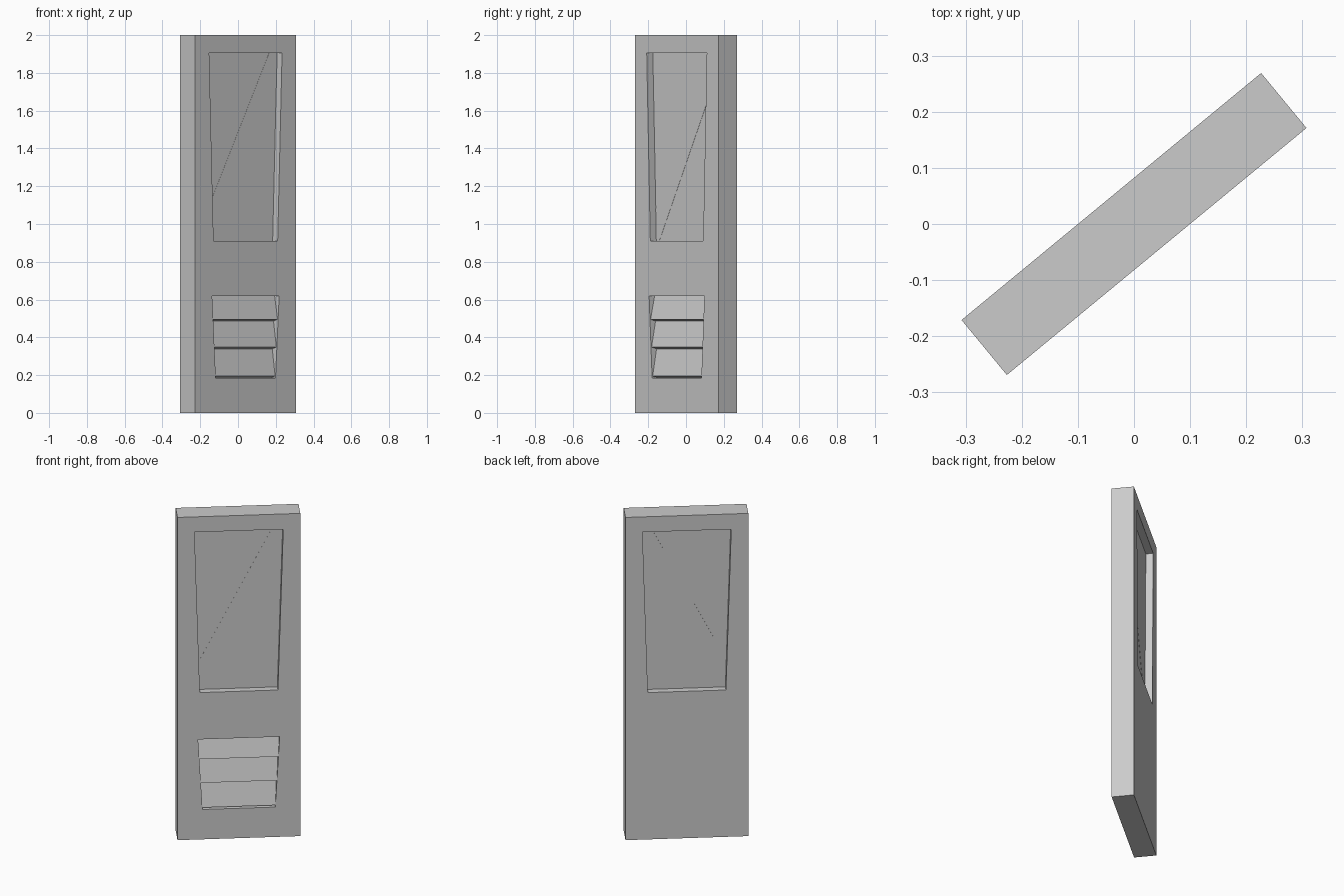
import bpy
import bmesh
from math import radians

old = bpy.data.objects.get("Cube")
if old:
    bpy.data.objects.remove(old, do_unlink=True)

WIDTH, THICK, HEIGHT = 0.692, 0.127, 2.0
FRONT = -THICK / 2
RECESS = 0.042
TURN = radians(39.5)

grey = bpy.data.materials.new("plain grey")
grey.use_nodes = True
colour = (0.6, 0.6, 0.6, 1)
grey.diffuse_color = colour
grey.node_tree.nodes["Principled BSDF"].inputs["Base Color"].default_value = colour


def finish(name, bm):
    bmesh.ops.recalc_face_normals(bm, faces=bm.faces)
    mesh = bpy.data.meshes.new(name)
    bm.to_mesh(mesh)
    bm.free()
    mesh.materials.append(grey)
    obj = bpy.data.objects.new(name, mesh)
    obj.rotation_euler.z = TURN
    bpy.context.collection.objects.link(obj)
    return obj


def prism(name, outline, y0, y1):
    """Extrude an upright (x, z) outline from y0 to y1."""
    bm = bmesh.new()
    face = bm.faces.new([bm.verts.new((x, y0, z)) for x, z in outline])
    new = bmesh.ops.extrude_face_region(bm, geom=[face])["geom"]
    for v in new:
        if isinstance(v, bmesh.types.BMVert):
            v.co.y = y1
    return finish(name, bm)


def taper(bottom, top, half_bottom, half_top):
    return [(-half_bottom, bottom), (half_bottom, bottom),
            (half_top, top), (-half_top, top)]


def cut(target, cutter):
    cutter.hide_render = True
    cutter.hide_set(True)
    mod = target.modifiers.new(cutter.name, "BOOLEAN")
    mod.operation = "DIFFERENCE"
    mod.solver = "EXACT"
    mod.object = cutter


# Door slab with a tapered window opening and a shallow louvre pocket
slab = prism("door_slab", taper(0, HEIGHT, WIDTH / 2, WIDTH / 2), FRONT, -FRONT)
cut(slab, prism("window_cutter", taper(0.91, 1.905, 0.22, 0.25), -0.2, 0.2))
cut(slab, prism("louvre_cutter", taper(0.185, 0.62, 0.205, 0.23), -0.2, FRONT + RECESS))

# Window pane, let into the slab, and its diagonal band seen on both sides
pane = THICK / 2 - RECESS
prism("window_pane", taper(0.9, 1.915, 0.23, 0.26), -pane, pane)
band = [(0.195, 1.905), (0.25, 1.905), (0.244, 1.72),
        (-0.195, 0.91), (-0.22, 0.91), (-0.225, 1.08)]
prism("window_diagonal_band", band, -pane - 0.001, pane + 0.001)

# Three sloping louvre slats: each row is depth behind the front face, height
rows = [(0.038, 0.62), (0.004, 0.495), (0.038, 0.486), (0.004, 0.348),
        (0.038, 0.339), (0.004, 0.195), (0.038, 0.185)]
rows = [(0.05, 0.62)] + rows + [(0.05, 0.185)]
bm = bmesh.new()
sides = []
for sign in (-1, 1):
    verts = []
    for depth, z in rows:
        half = 0.205 + (z - 0.185) / 0.435 * 0.025
        verts.append(bm.verts.new((sign * half, FRONT + depth, z)))
    bm.faces.new(verts)
    sides.append(verts)
for i in range(len(rows)):
    j = (i + 1) % len(rows)
    bm.faces.new((sides[0][i], sides[0][j], sides[1][j], sides[1][i]))
finish("louvre_slats", bm)
